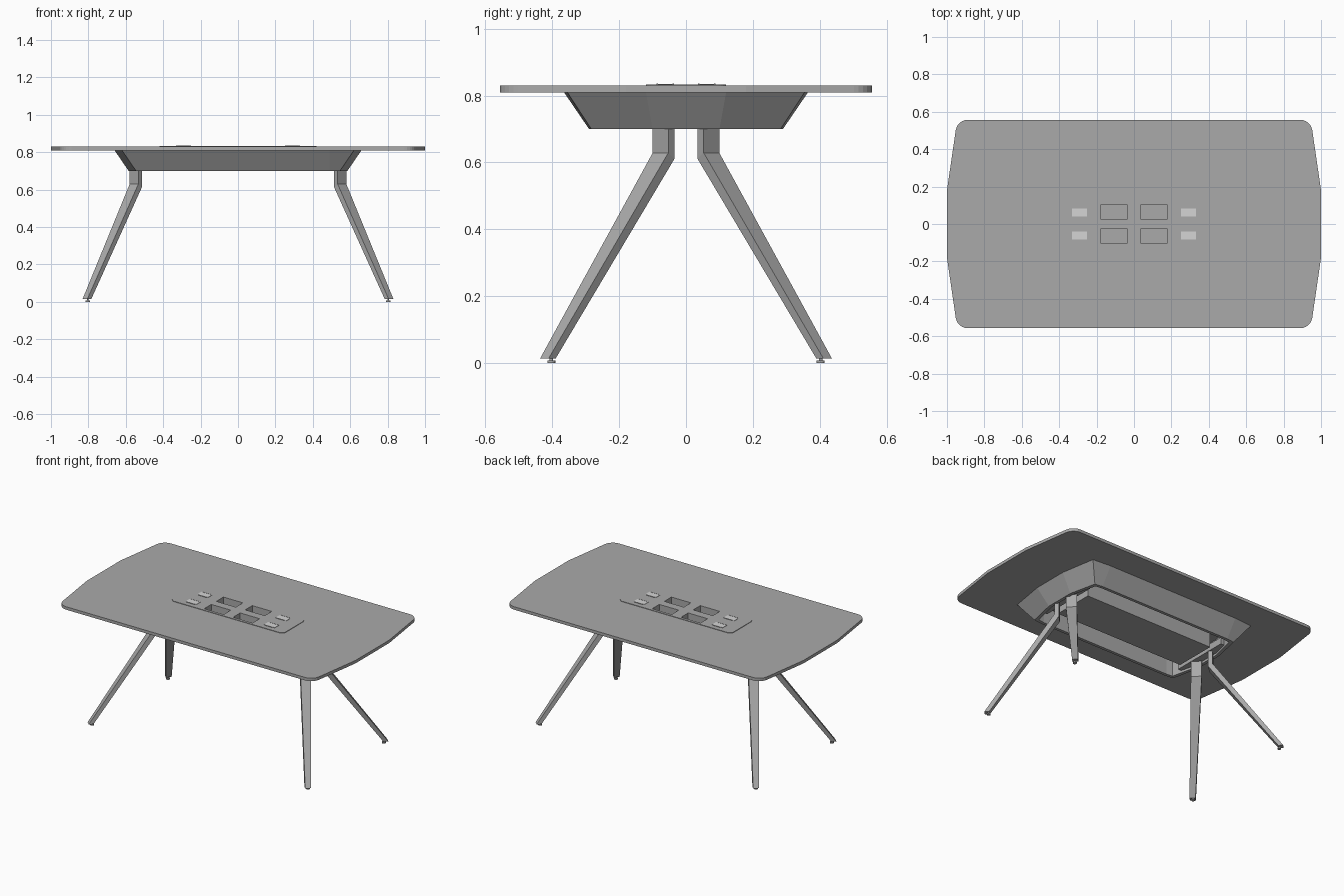
import bpy, bmesh
from mathutils import Vector

if "Cube" in bpy.data.objects:
    bpy.data.objects.remove(bpy.data.objects["Cube"], do_unlink=True)


def make_material(name, value):
    mat = bpy.data.materials.new(name)
    mat.use_nodes = True
    color = (value, value, value, 1)
    mat.diffuse_color = color
    mat.node_tree.nodes["Principled BSDF"].inputs["Base Color"].default_value = color
    return mat


grey = make_material("mid grey", 0.40)
light = make_material("light grey", 0.66)


def finish(name, bm, mat=grey):
    bmesh.ops.recalc_face_normals(bm, faces=bm.faces)
    mesh = bpy.data.meshes.new(name)
    bm.to_mesh(mesh)
    bm.free()
    obj = bpy.data.objects.new(name, mesh)
    bpy.context.collection.objects.link(obj)
    mesh.materials.append(mat)
    return obj


def loft(name, rings, closed=False, mat=grey):
    """Skin matching rings of points; cap the ends or join last to first."""
    bm = bmesh.new()
    loops = [[bm.verts.new(p) for p in ring] for ring in rings]
    pairs = list(zip(loops, loops[1:]))
    if closed:
        pairs.append((loops[-1], loops[0]))
    else:
        bm.faces.new(loops[0])
        bm.faces.new(loops[-1])
    n = len(loops[0])
    for a, b in pairs:
        for i in range(n):
            j = (i + 1) % n
            bm.faces.new((a[i], a[j], b[j], b[i]))
    return finish(name, bm, mat)


def box(name, x0, x1, y0, y1, z0, z1, mat=grey):
    plan = ((x0, y0), (x1, y0), (x1, y1), (x0, y1))
    return loft(name, [[(x, y, z) for x, y in plan] for z in (z0, z1)], mat=mat)


def four_way(quarter):
    """Complete a plan outline from its +x +y quarter, listed clockwise."""
    q = list(quarter)
    r = q[::-1]
    return (q + [(x, -y) for x, y in r] + [(-x, -y) for x, y in q]
            + [(-x, y) for x, y in r])


def slab(name, quarter, z0, z1, corner, radius):
    """Flat board whose four main corners are rounded."""
    plan = four_way(quarter)
    obj = loft(name, [[(x, y, z) for x, y in plan] for z in (z0, z1)])
    bm = bmesh.new()
    bm.from_mesh(obj.data)
    edges = [e for e in bm.edges
             if abs(e.verts[0].co.z - e.verts[1].co.z) > 0.001
             and abs(abs(e.verts[0].co.y) - corner) < 0.001]
    bmesh.ops.bevel(bm, geom=edges, offset=radius, segments=6,
                    profile=0.5, affect='EDGES')
    bm.to_mesh(obj.data)
    bm.free()
    return obj


def cylinder(name, x, y, z0, z1, radius):
    bm = bmesh.new()
    bmesh.ops.create_cone(bm, cap_ends=True, segments=16, radius1=radius,
                          radius2=radius, depth=z1 - z0)
    bmesh.ops.translate(bm, verts=bm.verts, vec=(x, y, (z0 + z1) / 2))
    return finish(name, bm)


# Tabletop, raised centre panel and equipment tray
tabletop = slab("tabletop", [(0.945, 0.557), (1.0, 0.18)], 0.81, 0.83, 0.557, 0.055)
panel = slab("centre_panel", [(0.42, 0.12)], 0.829, 0.833, 0.12, 0.03)
tray = box("equipment_tray", -0.48, 0.48, -0.14, 0.14, 0.705, 0.812)

# Four open wells sunk through the top
for sx in (-1, 1):
    for sy in (-1, 1):
        xs, ys = sorted((0.035 * sx, 0.18 * sx)), sorted((0.027 * sy, 0.102 * sy))
        cutter = box("well_cutter", *xs, *ys, 0.765, 0.9)
        cutter.hide_render = True
        for target in (tabletop, panel, tray):
            mod = target.modifiers.new("well", 'BOOLEAN')
            mod.operation = 'DIFFERENCE'
            mod.solver = 'EXACT'
            mod.object = cutter

# Bake the cuts and drop the cutters
graph = bpy.context.evaluated_depsgraph_get()
baked = [(o, bpy.data.meshes.new_from_object(o.evaluated_get(graph)))
         for o in (tabletop, panel, tray)]
for obj, mesh in baked:
    obj.modifiers.clear()
    obj.data = mesh
for obj in list(bpy.data.objects):
    if obj.name.startswith("well_cutter"):
        bpy.data.objects.remove(obj, do_unlink=True)

# Small socket covers with a narrow hinge bar
for sx in (-1, 1):
    for sy in (-1, 1):
        cx, cy = 0.292 * sx, 0.062 * sy
        box("socket_cover", cx - 0.04, cx + 0.04, cy - 0.022, cy + 0.022,
            0.831, 0.835, light)
        for side in (-1, 1):
            edge = cy + 0.024 * side
            box("socket_rim", cx - 0.03, cx + 0.03, edge - 0.002, edge + 0.002,
                0.831, 0.836)

# Sloping apron: a ring with a vertical inner wall
upper = four_way([(0.49, 0.365), (0.62, 0.355), (0.66, 0.12)])
lower = four_way([(0.49, 0.29), (0.545, 0.283), (0.585, 0.1)])
inner = four_way([(0.48, 0.27), (0.525, 0.265), (0.565, 0.095)])
loft("apron", [[(x, y, z) for x, y in ring] for ring, z in
               ((upper, 0.81), (lower, 0.70), (inner, 0.70), (inner, 0.809))], closed=True)

# Cross beams carrying the legs
for sx in (-1, 1):
    xs = sorted((0.515 * sx, 0.565 * sx))
    box("cross_beam", *xs, -0.2, 0.2, 0.715, 0.76)


# Splayed legs: upright post, bend, tapering shaft
def leg(sx, sy):
    out = Vector((sx, sy, 0)).normalized()
    side = Vector((-out.y, out.x, 0))

    def ring(x, y, z, depth, width, tilt=0.0):
        centre = Vector((x * sx, y * sy, z))
        points = []
        for a, b in ((1, 1), (1, -1), (-1, -1), (-1, 1)):
            points.append(centre + out * depth * a + side * width * b
                          + Vector((0, 0, tilt * a)))
        return points

    loft("leg", [ring(0.547, 0.067, 0.72, 0.013, 0.033),
                 ring(0.547, 0.067, 0.62, 0.013, 0.033, 0.009),
                 ring(0.808, 0.413, 0.014, 0.015, 0.018)])
    fx, fy = 0.803 * sx, 0.403 * sy
    cylinder("glide_stem", fx, fy, 0.006, 0.03, 0.005)
    cylinder("glide_pad", fx, fy, 0.0, 0.008, 0.012)


for sx in (-1, 1):
    for sy in (-1, 1):
        leg(sx, sy)
